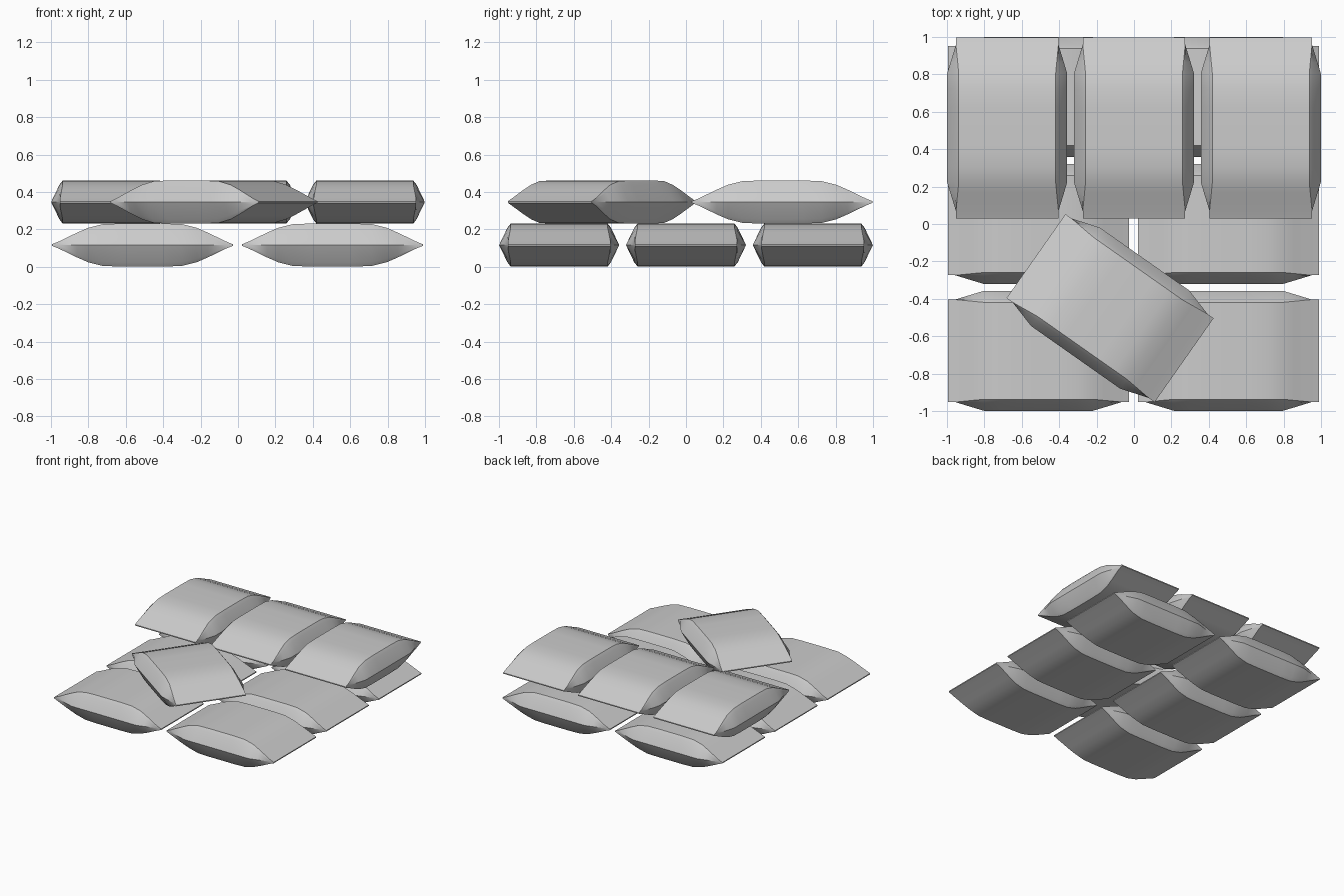
import bpy, bmesh, math

if "Cube" in bpy.data.objects:
    bpy.data.objects.remove(bpy.data.objects["Cube"])

# half of the pillow outline: (distance along length, half height, side bulge 0..1)
HALF = [(0.484, 0.004, 0.0), (0.445, 0.02, 0.0), (0.35, 0.066, 0.62),
        (0.29, 0.092, 1.0), (0.21, 0.112, 1.0), (0.11, 0.115, 1.0)]
STATIONS = [(-u, h, t) for u, h, t in HALF] + HALF[::-1]


def ring(u, h, t):
    """Cross-section of the sack: flat top and bottom, pointed sides."""
    seam = 0.274
    mid = seam + t * 0.047
    shoulder = seam + t * 0.003
    top = seam - t * 0.015
    side = [(top, -h), (shoulder, -0.8 * h), (mid, 0), (shoulder, 0.8 * h), (top, h)]
    return [(u, y, z) for y, z in side] + [(u, -y, z) for y, z in side[::-1]]


def make_sack_mesh():
    bm = bmesh.new()
    rings = [[bm.verts.new(p) for p in ring(*s)] for s in STATIONS]
    n = len(rings[0])
    for a, b in zip(rings, rings[1:]):
        for i in range(n):
            j = (i + 1) % n
            bm.faces.new((a[i], a[j], b[j], b[i]))
    bm.faces.new(rings[0])
    bm.faces.new(rings[-1])
    bmesh.ops.recalc_face_normals(bm, faces=bm.faces)
    mesh = bpy.data.meshes.new("sack")
    bm.to_mesh(mesh)
    bm.free()
    return mesh


sack_mesh = make_sack_mesh()


def sack(name, x, y, z, angle=0):
    ob = bpy.data.objects.new(name, sack_mesh)
    ob.location = (x, y, z)
    ob.rotation_euler.z = math.radians(angle)
    bpy.context.collection.objects.link(ob)
    return ob


LOW, HIGH = 0.116, 0.346
sacks = []
# bottom layer: two columns of three
for i, x in enumerate((-0.511, 0.505)):
    for j, y in enumerate((-0.678, 0, 0.678)):
        sacks.append(sack(f"lower_sack_{i}_{j}", x, y, LOW))
# top layer: a row of three turned sideways, and one loose sack
for i, x in enumerate((-0.678, 0, 0.678)):
    sacks.append(sack(f"upper_sack_{i}", x, 0.514, HIGH, 90))
sacks.append(sack("loose_sack", -0.128, -0.45, HIGH, -35.1))

# soft shading with crisp ridges
bpy.ops.object.select_all(action='DESELECT')
sacks[0].select_set(True)
bpy.context.view_layer.objects.active = sacks[0]
bpy.ops.object.shade_smooth_by_angle(angle=math.radians(30))
